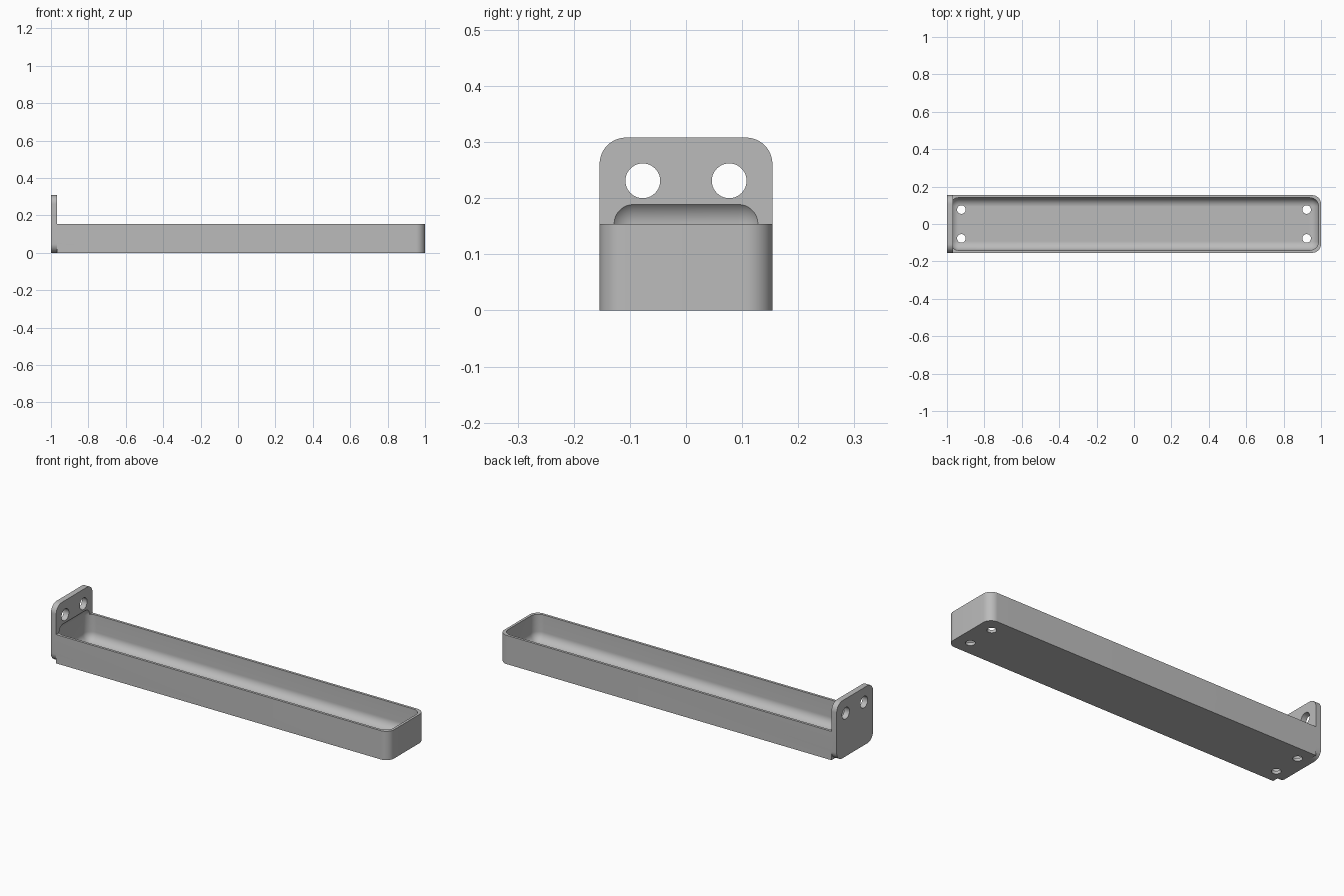
import bpy, bmesh, math
from mathutils import Matrix, Vector

if "Cube" in bpy.data.objects:
    bpy.data.objects.remove(bpy.data.objects["Cube"], do_unlink=True)

HALF_W = 0.154      # half width of tray and plate
TRAY_H = 0.154
PLATE_H = 0.308
PLATE_X = -0.969    # inner face of the mounting plate
WALL = 0.0135
RADIUS = 0.047

grey = bpy.data.materials.new("plain_grey")
grey.use_nodes = True
grey.diffuse_color = (0.5, 0.5, 0.5, 1)
grey.node_tree.nodes["Principled BSDF"].inputs["Base Color"].default_value = (0.5, 0.5, 0.5, 1)


def make_object(name, bm):
    bmesh.ops.recalc_face_normals(bm, faces=bm.faces)
    mesh = bpy.data.meshes.new(name)
    bm.to_mesh(mesh)
    bm.free()
    mesh.materials.append(grey)
    obj = bpy.data.objects.new(name, mesh)
    bpy.context.collection.objects.link(obj)
    return obj


def rounded_box(name, low, high, pick_edge, segments=12):
    """Box between two corners, with the picked edges rounded."""
    low, high = Vector(low), Vector(high)
    bm = bmesh.new()
    bmesh.ops.create_cube(bm, size=1)
    for v in bm.verts:
        v.co = Vector([high[i] if v.co[i] > 0 else low[i] for i in range(3)])
    edges = [e for e in bm.edges if pick_edge(e)]
    bmesh.ops.bevel(bm, geom=edges, offset=RADIUS, segments=segments,
                    profile=0.5, affect='EDGES')
    return make_object(name, bm)


def runs_along(edge, axis):
    d = edge.verts[1].co - edge.verts[0].co
    return abs(d[axis]) > 0.99 * d.length


def hole_cutter(name, centre, radius, depth, along_x=False):
    bm = bmesh.new()
    turn = Matrix.Rotation(math.pi / 2, 4, 'Y') if along_x else Matrix()
    bmesh.ops.create_cone(bm, cap_ends=True, segments=40, radius1=radius, radius2=radius,
                          depth=depth, matrix=Matrix.Translation(centre) @ turn)
    return make_object(name, bm)


def combine(target, other, operation):
    mod = target.modifiers.new(operation.lower(), 'BOOLEAN')
    mod.operation, mod.solver, mod.object = operation, 'EXACT', other
    bpy.context.view_layer.objects.active = target
    bpy.ops.object.modifier_apply(modifier=mod.name)
    bpy.data.objects.remove(other, do_unlink=True)


# Tray block, rounded at the free end only
tray = rounded_box("tray_with_mounting_plate", (PLATE_X, -HALF_W, 0), (1, HALF_W, TRAY_H),
                   lambda e: runs_along(e, 2) and e.verts[0].co.x > 0)

# Upright mounting plate with four rounded corners
plate = rounded_box("mounting_plate", (-1, -HALF_W, 0), (PLATE_X, HALF_W, PLATE_H),
                    lambda e: runs_along(e, 0))
combine(tray, plate, 'UNION')

# Fully rounded hollow that also bites into the plate
hollow = rounded_box("hollow_cutter", (PLATE_X - 0.0154, -HALF_W + WALL, 0.0154),
                     (1 - WALL, HALF_W - WALL, 0.201), lambda e: True)
combine(tray, hollow, 'DIFFERENCE')

# Screw holes in the plate and drain holes in the floor
for y in (-0.077, 0.077):
    combine(tray, hole_cutter("screw_hole_cutter", (-0.98, y, 0.231), 0.031, 0.12, True),
            'DIFFERENCE')
    for x in (-0.923, 0.923):
        combine(tray, hole_cutter("floor_hole_cutter", (x, y, 0.01), 0.023, 0.12),
                'DIFFERENCE')

# Smooth fillets, sharp edges
bpy.ops.object.select_all(action='DESELECT')
tray.select_set(True)
bpy.context.view_layer.objects.active = tray
bpy.ops.object.shade_smooth_by_angle(angle=math.radians(30))
